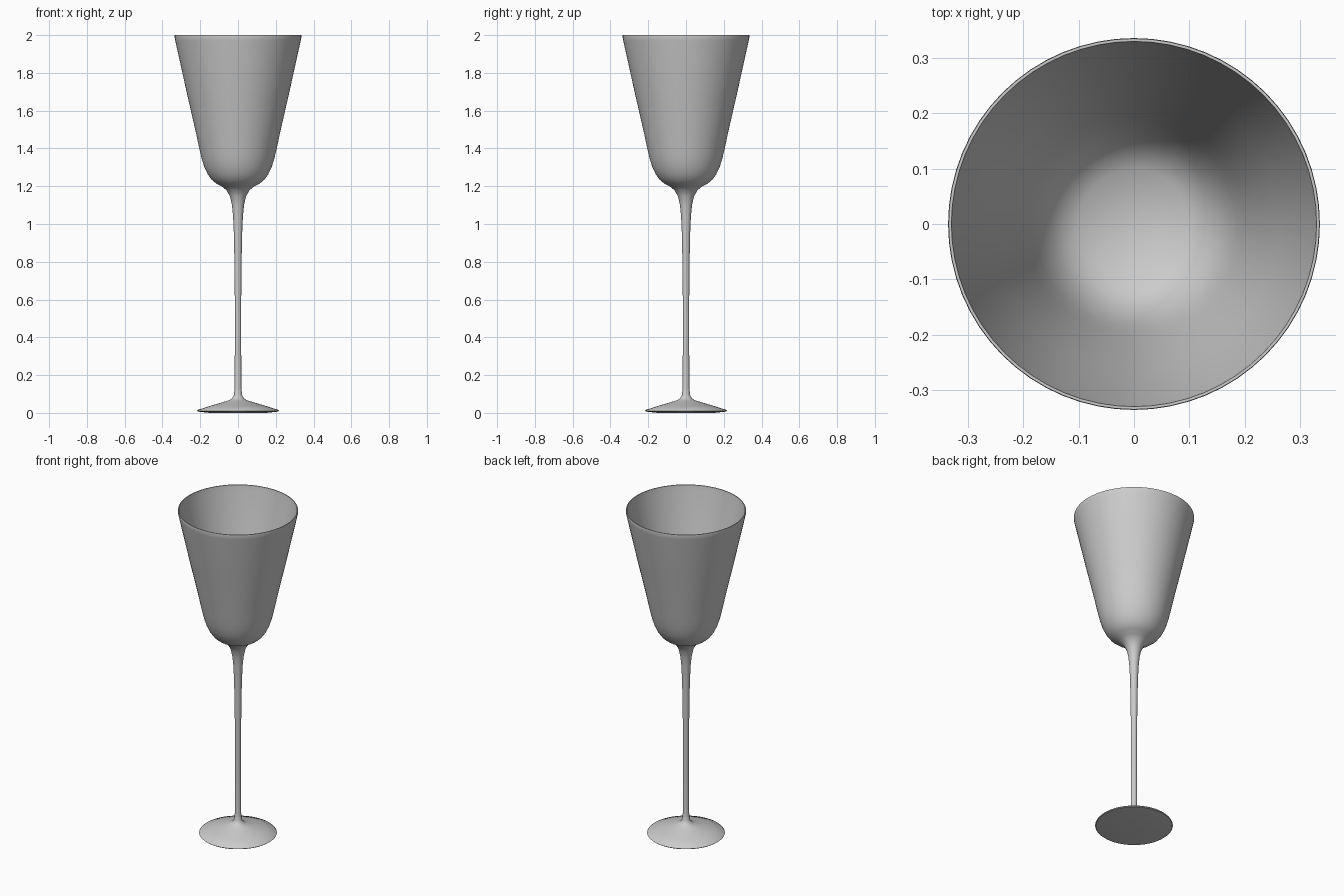
import bpy, bmesh, math

if "Cube" in bpy.data.objects:
    bpy.data.objects.remove(bpy.data.objects["Cube"])

SEGMENTS = 64
glass = bpy.data.materials.new("pale_grey_glass")
glass.diffuse_color = (0.6, 0.6, 0.6, 1)
glass.use_nodes = True
glass.node_tree.nodes["Principled BSDF"].inputs["Base Color"].default_value = glass.diffuse_color


def lathe(name, profile):
    """Spin an (r, z) profile around the z axis into one closed solid."""
    bm = bmesh.new()
    rings = []
    for r, z in profile:
        if r == 0:
            rings.append([bm.verts.new((0, 0, z))] * SEGMENTS)
        else:
            rings.append([bm.verts.new((r * math.cos(a), r * math.sin(a), z))
                          for a in (2 * math.pi * i / SEGMENTS for i in range(SEGMENTS))])
    for low, high in zip(rings, rings[1:]):
        for i in range(SEGMENTS):
            j = (i + 1) % SEGMENTS
            corners = list(dict.fromkeys((low[i], low[j], high[j], high[i])))
            bm.faces.new(corners)
    bmesh.ops.recalc_face_normals(bm, faces=bm.faces)
    mesh = bpy.data.meshes.new(name)
    bm.to_mesh(mesh)
    bm.free()
    mesh.materials.append(glass)
    obj = bpy.data.objects.new(name, mesh)
    bpy.context.collection.objects.link(obj)
    bpy.context.view_layer.objects.active = obj
    obj.select_set(True)
    bpy.ops.object.shade_smooth_by_angle(angle=math.radians(35))
    obj.select_set(False)


# Foot underside and its sloping top
foot = [(0, 0), (0.15, 0), (0.213, 0.007), (0.217, 0.011), (0.213, 0.016),
        (0.15, 0.036), (0.09, 0.054), (0.05, 0.066), (0.032, 0.076), (0.022, 0.093)]
# Slender stem flaring into the bowl
stem = [(0.018, 0.13), (0.017, 0.35), (0.017, 0.6), (0.019, 0.8), (0.022, 0.95),
        (0.026, 1.04), (0.032, 1.10), (0.042, 1.145), (0.06, 1.178), (0.085, 1.198)]
# Outside of the bowl up to the rim
outside = [(0.115, 1.214), (0.14, 1.235), (0.16, 1.263), (0.178, 1.30), (0.192, 1.345),
           (0.205, 1.40), (0.222, 1.48), (0.27, 1.69), (0.332, 1.97), (0.336, 1.99), (0.335, 2.0)]
# Inside of the bowl down to its floor
inside = [(0.330, 2.0), (0.326, 1.97), (0.264, 1.69), (0.215, 1.48), (0.198, 1.40),
          (0.184, 1.345), (0.169, 1.30), (0.150, 1.266), (0.13, 1.243), (0.10, 1.224), (0, 1.205)]

lathe("wine_glass", foot + stem + outside + inside)
